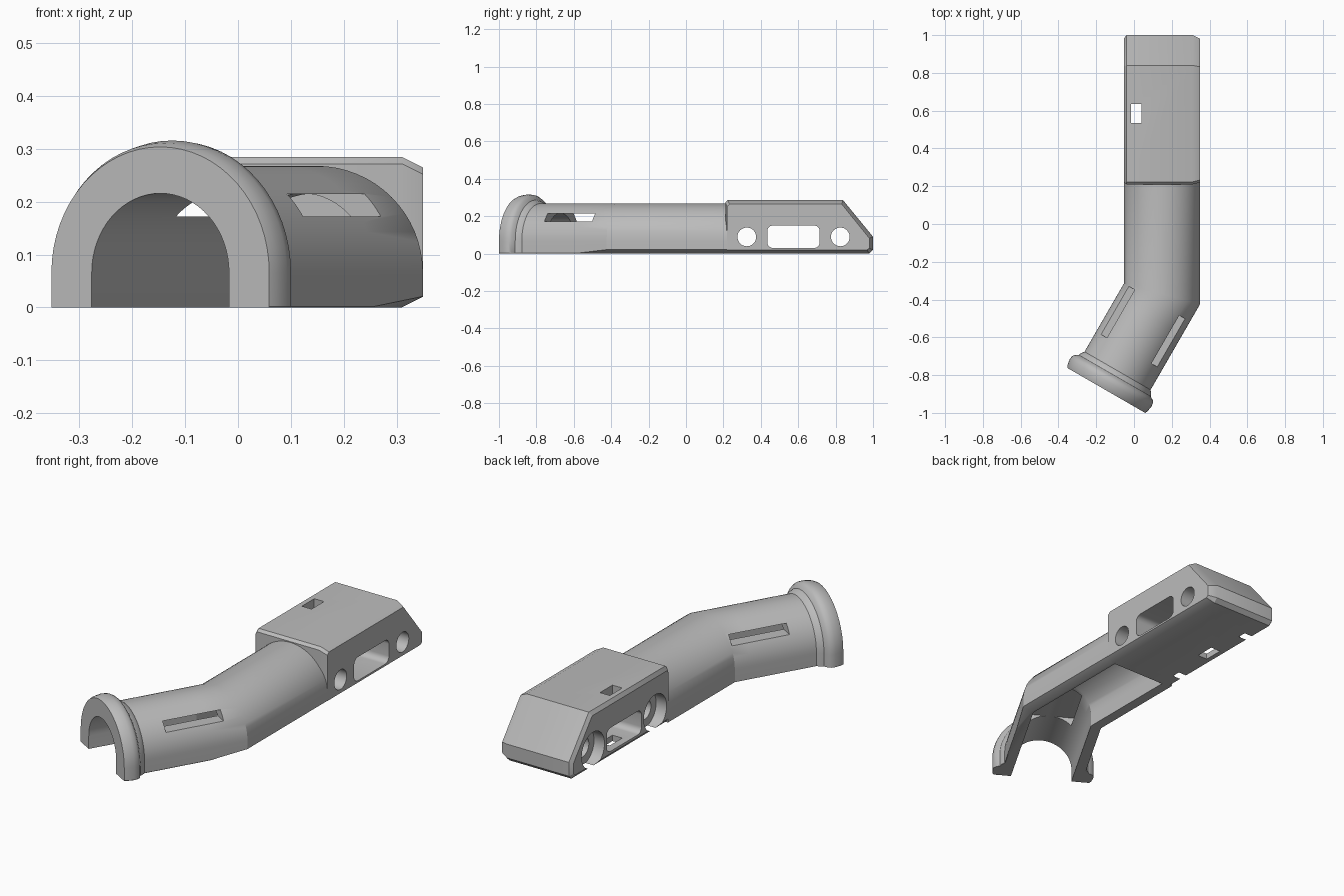
import bpy, bmesh
from math import sin, cos, tan, pi, radians
from mathutils import Matrix, Vector

cube = bpy.data.objects.get("Cube")
if cube:
    bpy.data.objects.remove(cube)

gray = bpy.data.materials.new("plain gray")
gray.use_nodes = True
COLOR = (0.5, 0.5, 0.5, 1)
gray.diffuse_color = COLOR
gray.node_tree.nodes["Principled BSDF"].inputs["Base Color"].default_value = COLOR


def finish(bm, name):
    bmesh.ops.recalc_face_normals(bm, faces=bm.faces)
    mesh = bpy.data.meshes.new(name)
    bm.to_mesh(mesh)
    bm.free()
    mesh.materials.append(gray)
    obj = bpy.data.objects.new(name, mesh)
    bpy.context.collection.objects.link(obj)
    return obj


def loft(sections, name):
    """Skin closed sections that share a point count and cap both ends."""
    bm = bmesh.new()
    rings = [[bm.verts.new(p) for p in s] for s in sections]
    n = len(rings[0])
    for a, b in zip(rings, rings[1:]):
        for i in range(n):
            j = (i + 1) % n
            bm.faces.new((a[i], a[j], b[j], b[i]))
    bm.faces.new(rings[0])
    bm.faces.new(rings[-1][::-1])
    return finish(bm, name)


def block(name, lo, hi, turn=0, round_x=0):
    """Box cutter, optionally turned about z or rounded along x."""
    lo, hi = Vector(lo), Vector(hi)
    bm = bmesh.new()
    bmesh.ops.create_cube(bm, size=1)
    bmesh.ops.scale(bm, vec=hi - lo, verts=bm.verts)
    if round_x:
        edges = [e for e in bm.edges
                 if abs(e.verts[0].co.x - e.verts[1].co.x) > 0.01]
        bmesh.ops.bevel(bm, geom=edges, offset=round_x, segments=6,
                        profile=0.5, affect='EDGES')
    bmesh.ops.rotate(bm, matrix=Matrix.Rotation(turn, 3, 'Z'), verts=bm.verts)
    bmesh.ops.translate(bm, vec=(lo + hi) / 2, verts=bm.verts)
    return finish(bm, name)


def bore(name, y, z, r, x0, x1):
    """Cylinder cutter along x."""
    ring = [(y + r * cos(2 * pi * i / 40), z + r * sin(2 * pi * i / 40))
            for i in range(40)]
    return loft([[(x, *p) for p in ring] for x in (x0, x1)], name)


def cut(obj, cutters):
    bpy.context.view_layer.objects.active = obj
    for c in cutters:
        mod = obj.modifiers.new("cut", 'BOOLEAN')
        mod.operation = 'DIFFERENCE'
        mod.solver = 'EXACT'
        mod.object = c
        bpy.ops.object.modifier_apply(modifier=mod.name)
        bpy.data.objects.remove(c)


# Bent half tube with a flange: one arched profile swept along the path
CX, BEND_Y, CZ = 0.148, -0.37, 0.066
R_IN, R_OUT, ANGLE = 0.15, 0.202, radians(30)
SEG = 32


def arch(center, side, r, chamfer):
    pts = [(r - chamfer, 0), (r, chamfer / 2 + 0.001)]
    pts += [(r * cos(pi * i / SEG), CZ + r * sin(pi * i / SEG)) for i in range(SEG + 1)]
    pts += [(-r, 0), (-R_IN, 0)]
    pts += [(-R_IN * cos(pi * i / SEG), CZ + R_IN * sin(pi * i / SEG))
            for i in range(SEG + 1)]
    pts += [(R_IN, 0)]
    return [(center[0] + u * side[0], center[1] + u * side[1], z) for u, z in pts]


sections = [arch((CX, 0.223), (1, 0), R_OUT, 0.04),
            arch((CX, BEND_Y), (1, -tan(ANGLE / 2)), R_OUT, 0.04)]
stations = [(0.13, R_OUT), (0.47, R_OUT), (0.485, 0.214), (0.5, 0.22),
            (0.512, 0.24), (0.525, 0.248), (0.545, 0.25), (0.575, 0.245), (0.59, 0.238)]
for t, r in stations:
    center = (CX - t * sin(ANGLE), BEND_Y - t * cos(ANGLE))
    sections.append(arch(center, (cos(ANGLE), -sin(ANGLE)), r, 0.002))
tube = loft(sections, "bent_half_tube")

# Side slots through the bent section
sx, sy = CX - 0.2 * sin(ANGLE), BEND_Y - 0.2 * cos(ANGLE)
cut(tube, [block("slot_cutter", (sx - 0.22, sy - 0.147, 0.172),
                 (sx + 0.22, sy + 0.147, 0.215), turn=-ANGLE)])

# Rear housing: side outline skinned across x, inset at both sides
TOP = 0.285


def outline(x, d):
    f = 0.21 + 0.5 * d
    pts = [(f, d), (f, TOP - d - 0.013), (f + 0.013, TOP - d), (0.84 - 0.4 * d, TOP - d),
           (1 - d, 0.09 - 0.4 * d), (1 - d, 0.02 + 0.4 * d), (0.98 - 0.6 * d, d)]
    return [(x, y, z) for y, z in pts]


housing = loft([outline(-0.054, 0.018), outline(-0.04, 0),
                outline(0.31, 0), outline(0.35, 0.02)], "rear_housing")

# Cross bores with wide recesses on one side, a rounded window and a vertical slot
cutters = [block("window_cutter", (-0.2, 0.435, 0.03), (0.5, 0.715, 0.15), round_x=0.03),
           block("vertical_slot_cutter", (-0.015, 0.535, -0.1), (0.04, 0.635, 0.4))]
for y in (0.325, 0.825):
    cutters.append(bore("bore_cutter", y, 0.089, 0.05, -0.2, 0.5))
    cutters.append(bore("recess_cutter", y, 0.089, 0.092, -0.2, 0.005))
cut(housing, cutters)

# Smooth shading with sharp edges kept
for obj in (tube, housing):
    bpy.ops.object.select_all(action='DESELECT')
    obj.select_set(True)
    bpy.context.view_layer.objects.active = obj
    bpy.ops.object.shade_smooth_by_angle(angle=radians(28))
